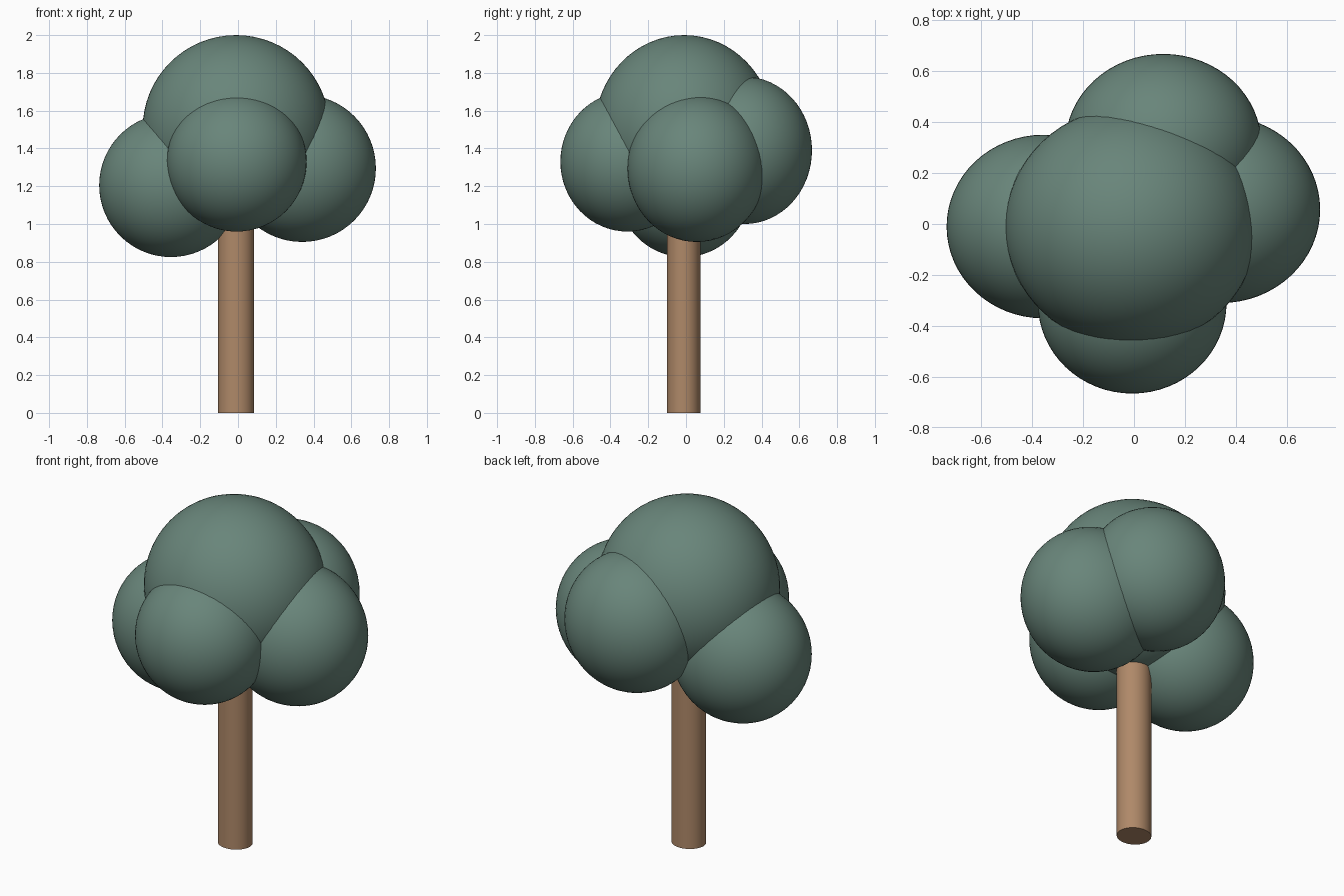
import bpy

cube = bpy.data.objects.get("Cube")
if cube:
    bpy.data.objects.remove(cube, do_unlink=True)


def make_material(name, rgb):
    mat = bpy.data.materials.new(name)
    mat.use_nodes = True
    color = (*rgb, 1.0)
    mat.diffuse_color = color
    bsdf = mat.node_tree.nodes["Principled BSDF"]
    bsdf.inputs["Base Color"].default_value = color
    bsdf.inputs["Roughness"].default_value = 0.9
    return mat


def finish(name, scale, mat):
    obj = bpy.context.object
    obj.name = name
    obj.scale = scale
    bpy.ops.object.transform_apply(location=False, rotation=False, scale=True)
    obj.data.materials.append(mat)
    bpy.ops.object.shade_smooth_by_angle()


leaf_green = make_material("leaf green", (0.14, 0.235, 0.195))
bark_brown = make_material("bark brown", (0.43, 0.25, 0.14))

# Trunk, running up into the crown
TRUNK_TOP = 1.3
bpy.ops.mesh.primitive_cylinder_add(vertices=48, radius=1, depth=TRUNK_TOP,
                                    location=(-0.01, -0.012, TRUNK_TOP / 2))
finish("trunk", (0.095, 0.088, 1), bark_brown)

# Crown: overlapping balls of foliage, slightly narrower front to back
foliage = {
    "crown_top": ((-0.01, -0.01, 1.505), (0.495, 0.472, 0.495)),
    "crown_front": ((-0.007, -0.31, 1.33), (0.37, 0.355, 0.37)),
    "crown_back": ((0.115, 0.31, 1.39), (0.385, 0.357, 0.39)),
    "crown_left": ((0.34, 0.057, 1.295), (0.39, 0.367, 0.39)),
    "crown_right": ((-0.355, -0.01, 1.205), (0.38, 0.36, 0.38)),
}
for name, (center, radii) in foliage.items():
    bpy.ops.mesh.primitive_uv_sphere_add(segments=64, ring_count=32, radius=1,
                                         location=center)
    finish(name, radii, leaf_green)
